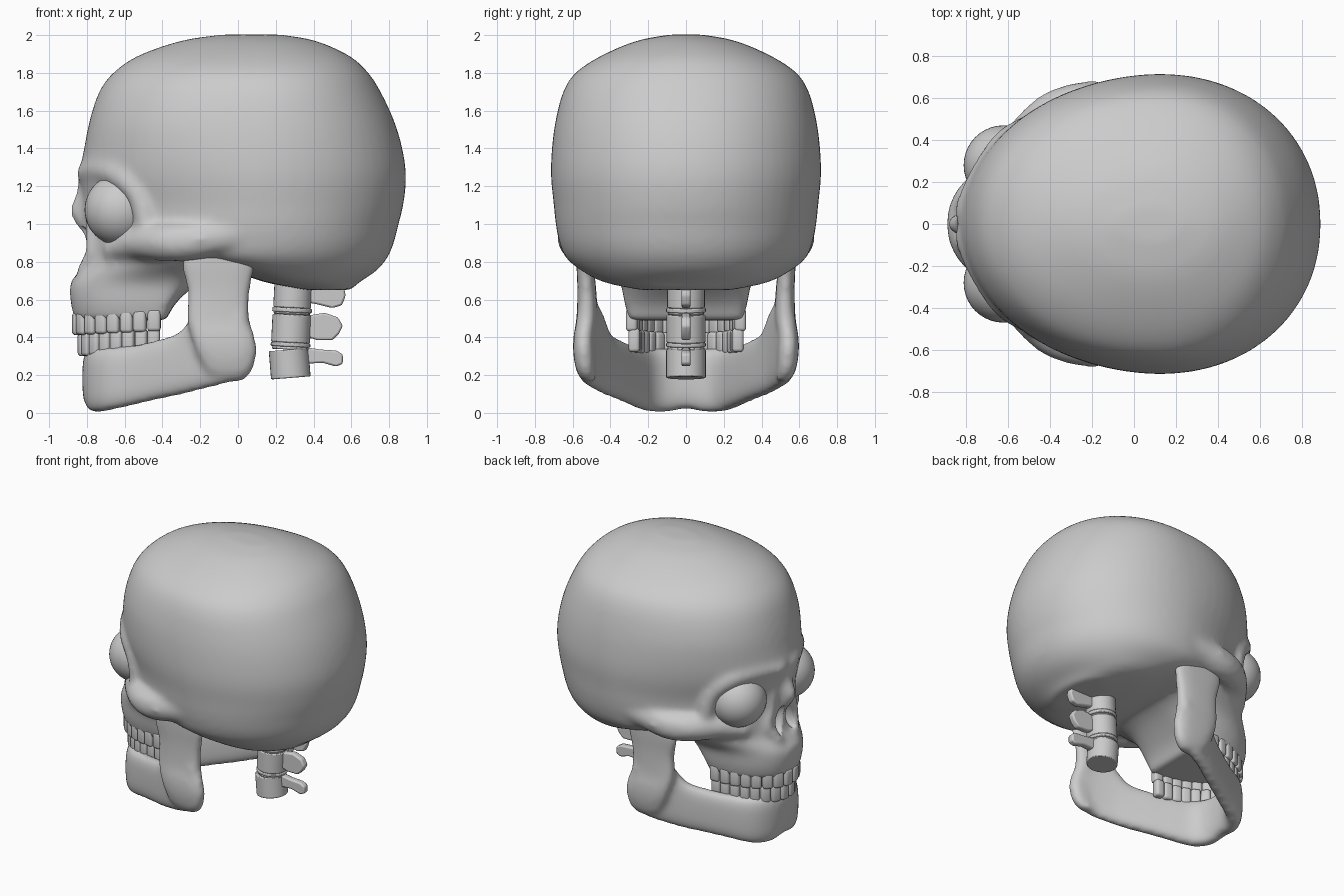
import bpy, bmesh, math
from mathutils import Vector, Matrix

if "Cube" in bpy.data.objects:
    bpy.data.objects.remove(bpy.data.objects["Cube"])


def make(name, bm, smooth=True):
    bmesh.ops.recalc_face_normals(bm, faces=bm.faces)
    me = bpy.data.meshes.new(name)
    bm.to_mesh(me)
    bm.free()
    ob = bpy.data.objects.new(name, me)
    bpy.context.collection.objects.link(ob)
    for p in me.polygons:
        p.use_smooth = smooth
    return ob


def refine(rows, n=4):
    # Catmull-Rom interpolation between rows of numbers
    out = []
    for i in range(len(rows) - 1):
        a, b, c, d = (rows[max(0, min(len(rows) - 1, i + k))] for k in (-1, 0, 1, 2))
        for s in range(n):
            t = s / n
            out.append([0.5 * (2*q + (r - p)*t + (2*p - 5*q + 4*r - w)*t*t + (3*q - p - 3*r + w)*t**3)
                        for p, q, r, w in zip(a, b, c, d)])
    return out + [list(rows[-1])]


def loft(bm, rings):
    vs = [[bm.verts.new(p) for p in r] for r in rings]
    n = len(vs[0])
    for a, b in zip(vs, vs[1:]):
        for i in range(n):
            bm.faces.new((a[i], a[(i+1) % n], b[(i+1) % n], b[i]))
    bm.faces.new(vs[0][::-1])
    bm.faces.new(vs[-1])


def spow(v, n):
    return math.copysign(abs(v) ** (2 / n), v)


def egg(z, xf, xm, xb, w, nf, nb):
    # horizontal section: front and back half superellipses
    pts = []
    for i in range(64):
        t = 2 * math.pi * i / 64
        c, s = math.cos(t), math.sin(t)
        n, L = (nb, xb - xm) if c > 0 else (nf, xm - xf)
        pts.append((xm + L * spow(c, n), w * spow(s, n), z))
    return pts


def beads(bm, rows):
    # smooth tapered ridge, rows of x, y, z, radius, mirrored in y
    for x, y, z, r in refine(rows, 6):
        for s in ((1, -1) if y else (1,)):
            bmesh.ops.create_icosphere(bm, subdivisions=2, radius=r,
                                       matrix=Matrix.Translation((x, s * y, z)))


def blend(ob, voxel, its):
    m = ob.modifiers.new("blend", 'REMESH')
    m.mode, m.voxel_size, m.use_smooth_shade = 'VOXEL', voxel, True
    m = ob.modifiers.new("soften", 'SMOOTH')
    m.factor, m.iterations = 0.5, its


# skull: braincase
bm = bmesh.new()
case = [(0.65, .36, .48, .60, .24, 2, 2), (0.69, .15, .33, .64, .43, 2, 2.1),
        (0.75, -.05, .2, .73, .55, 2, 2.1), (0.82, -.5, .12, .79, .635, 1.9, 2.1),
        (0.9, -.78, .12, .825, .67, 1.75, 2.1), (1.0, -.81, .12, .85, .69, 1.75, 2.1),
        (1.1, -.82, .12, .875, .70, 1.75, 2.1), (1.25, -.84, .12, .89, .715, 1.85, 2.1),
        (1.4, -.815, .12, .87, .71, 2, 2.1), (1.55, -.785, .12, .825, .69, 2.1, 2.1),
        (1.7, -.735, .12, .755, .65, 2.1, 2.1), (1.8, -.66, .12, .69, .585, 2.1, 2.1),
        (1.89, -.53, .12, .59, .45, 2.1, 2.1), (1.97, -.3, .1, .41, .26, 2, 2),
        (2.003, -.08, .1, .22, .08, 2, 2)]
loft(bm, [egg(*r) for r in refine(case)])
# upper jaw block and cheeks
muzzle = [(0.49, -.865, -.42, -.38, .30, 2.2, 5), (0.58, -.885, -.42, -.33, .325, 2.2, 4),
          (0.68, -.89, -.42, -.22, .345, 2.1, 3), (0.74, -.85, -.42, -.12, .39, 2, 2.5),
          (0.8, -.81, -.36, .05, .455, 1.85, 2), (0.9, -.80, -.3, .1, .51, 1.8, 2),
          (1.0, -.80, -.28, .1, .50, 1.8, 2)]
loft(bm, [egg(*r) for r in refine(muzzle)])
# brow, cheekbone arch, lower orbit rim and nasal bone ridges
beads(bm, [(-.80, .06, 1.27, .06), (-.74, .20, 1.285, .065), (-.62, .37, 1.255, .075),
           (-.52, .445, 1.15, .07), (-.48, .46, 1.0, .07)])
beads(bm, [(-.66, .28, .86, .06), (-.54, .40, .90, .09), (-.4, .52, .905, .105),
           (-.26, .57, .91, .11), (-.1, .575, .935, .105), (.06, .58, .96, .10)])
beads(bm, [(-.78, .10, 1.12, .035), (-.78, .12, .98, .035), (-.77, .15, .86, .04),
           (-.82, .09, .75, .04)])
beads(bm, [(-.79, 0, 1.24, .055), (-.81, 0, 1.14, .055), (-.845, 0, 1.065, .046),
           (-.80, 0, 1.0, .05)])
skull = make("skull", bm)
blend(skull, 0.02, 12)

# nasal opening
bm = bmesh.new()
for s in (1, -1):
    bmesh.ops.create_uvsphere(bm, u_segments=24, v_segments=16, radius=1, matrix=(
        Matrix.Translation((-.86, s * .055, .885)) @ Matrix.Rotation(s * .2, 4, 'X')
        @ Matrix.Diagonal((.11, .046, .11, 1))))
cutter = make("nose_cutter", bm)
cutter.hide_render = True
cutter.display_type = 'WIRE'
cut = skull.modifiers.new("nose", 'BOOLEAN')
cut.operation, cut.object, cut.solver = 'DIFFERENCE', cutter, 'EXACT'

# eyes
for s, side in ((1, "left"), (-1, "right")):
    bm = bmesh.new()
    bmesh.ops.create_uvsphere(bm, u_segments=40, v_segments=24, radius=.19,
                              matrix=Matrix.Translation((-.622, s * .28, 1.075)))
    make("eye_" + side, bm)

# lower jaw: U-shaped body (x, y, bottom, top, thickness)
bm = bmesh.new()
half = [(-.765, 0, .02, .345, .12), (-.75, .12, .0, .345, .12), (-.685, .215, .01, .35, .12),
        (-.55, .29, .04, .36, .11), (-.42, .36, .07, .39, .11), (-.3, .425, .095, .435, .11),
        (-.2, .475, .12, .56, .11), (-.08, .52, .15, .6, .11), (.035, .54, .2, .56, .09)]
path = refine([(x, -y, b, t, w) for x, y, b, t, w in half[:0:-1]] + half)
rings = []
for i, (x, y, b, t, w) in enumerate(path):
    p, q = path[max(i-1, 0)], path[min(i+1, len(path)-1)]
    n = Vector((q[1] - p[1], p[0] - q[0], 0)).normalized()
    rings.append([Vector((x, y, (b + t) / 2 + (t - b) / 2 * spow(math.sin(a), 3)))
                  + n * (w / 2 * spow(math.cos(a), 3))
                  for a in (2 * math.pi * k / 20 for k in range(20))])
loft(bm, rings)
# lower jaw: upright branches (z, x front, x back, y, thickness)
branch = refine([(.165, -.1, .02, .51, .07), (.22, -.17, .075, .53, .1), (.32, -.22, .1, .54, .115),
                 (.41, -.25, .088, .54, .11), (.5, -.272, .062, .525, .11), (.65, -.27, .065, .525, .1),
                 (.78, -.30, .09, .535, .09), (.87, -.28, .07, .54, .08)])
for s in (1, -1):
    loft(bm, [[((f + k) / 2 + (k - f) / 2 * spow(math.cos(a), 2.8),
                s * (y + w / 2 * spow(math.sin(a), 2.8)), z)
               for a in (2 * math.pi * j / 24 for j in range(24))] for z, f, k, y, w in branch])
blend(make("lower_jaw", bm), 0.016, 18)


# teeth set at equal spacing along an elliptical arch
def teeth(name, xc, a, b, z0, z1, slope, n):
    pts = [Vector((xc - a * math.cos(t), b * math.sin(t), 0))
           for t in (-math.pi / 2 + math.pi * i / 400 for i in range(401))]
    d = [0]
    for p, q in zip(pts, pts[1:]):
        d.append(d[-1] + (q - p).length)
    step = d[-1] / n
    bm = bmesh.new()
    for k in range(n):
        i = min(range(1, 400), key=lambda j: abs(d[j] - (k + .5) * step))
        tan = pts[i+1] - pts[i-1]
        lift = slope * (pts[i].x - xc + a)
        bmesh.ops.create_cube(bm, size=1, matrix=(
            Matrix.Translation((pts[i].x, pts[i].y, (z0 + z1) / 2 + lift))
            @ Matrix.Rotation(math.atan2(tan.y, tan.x), 4, 'Z')
            @ Matrix.Diagonal((step * .97, .06, z1 - z0, 1))))
    ob = make(name, bm)
    m = ob.modifiers.new("round", 'BEVEL')
    m.width, m.segments = .018, 3


teeth("upper_teeth", -.41, .44, .288, .412, .53, .05, 16)
teeth("lower_teeth", -.41, .41, .275, .30, .425, .06, 16)

# neck: tilted stack of vertebrae with narrow discs
bm = bmesh.new()
for z0, z1, r in ((.185, .335, .105), (.335, .35, .098), (.35, .372, .105), (.372, .52, .103),
                  (.52, .532, .097), (.532, .556, .105), (.556, .75, .10)):
    zc = (z0 + z1) / 2
    bmesh.ops.create_cone(bm, cap_ends=True, segments=32, radius1=r, radius2=r, depth=z1 - z0,
                          matrix=Matrix.Translation((.262 + .045 * zc, 0, zc))
                          @ Matrix.Rotation(.05 if zc > .3 else -.08, 4, 'Y'))
neck = make("neck_vertebrae", bm)
m = neck.modifiers.new("round", 'BEVEL')
m.width, m.segments = .006, 2

# spines at the back of the neck
bm = bmesh.new()
for prof in ([(.34, .26), (.45, .265), (.52, .245), (.555, .26), (.555, .31), (.52, .33), (.44, .335), (.34, .35)],
             [(.34, .41), (.42, .385), (.5, .385), (.535, .42), (.555, .46), (.53, .505), (.46, .53), (.34, .51)],
             [(.34, .59), (.42, .575), (.5, .555), (.55, .57), (.57, .62), (.56, .67), (.48, .68), (.34, .69)]):
    f = bm.faces.new([bm.verts.new((x, -.024, z)) for x, z in prof])
    ext = bmesh.ops.extrude_face_region(bm, geom=[f])
    bmesh.ops.translate(bm, vec=(0, .048, 0),
                        verts=[v for v in ext["geom"] if isinstance(v, bmesh.types.BMVert)])
fins = make("neck_spines", bm)
m = fins.modifiers.new("round", 'BEVEL')
m.width, m.segments = .01, 2

# keep crisp edges on the neck
bpy.ops.object.select_all(action='DESELECT')
for ob in (neck, fins):
    ob.select_set(True)
bpy.context.view_layer.objects.active = neck
bpy.ops.object.shade_smooth_by_angle(angle=math.radians(35))
